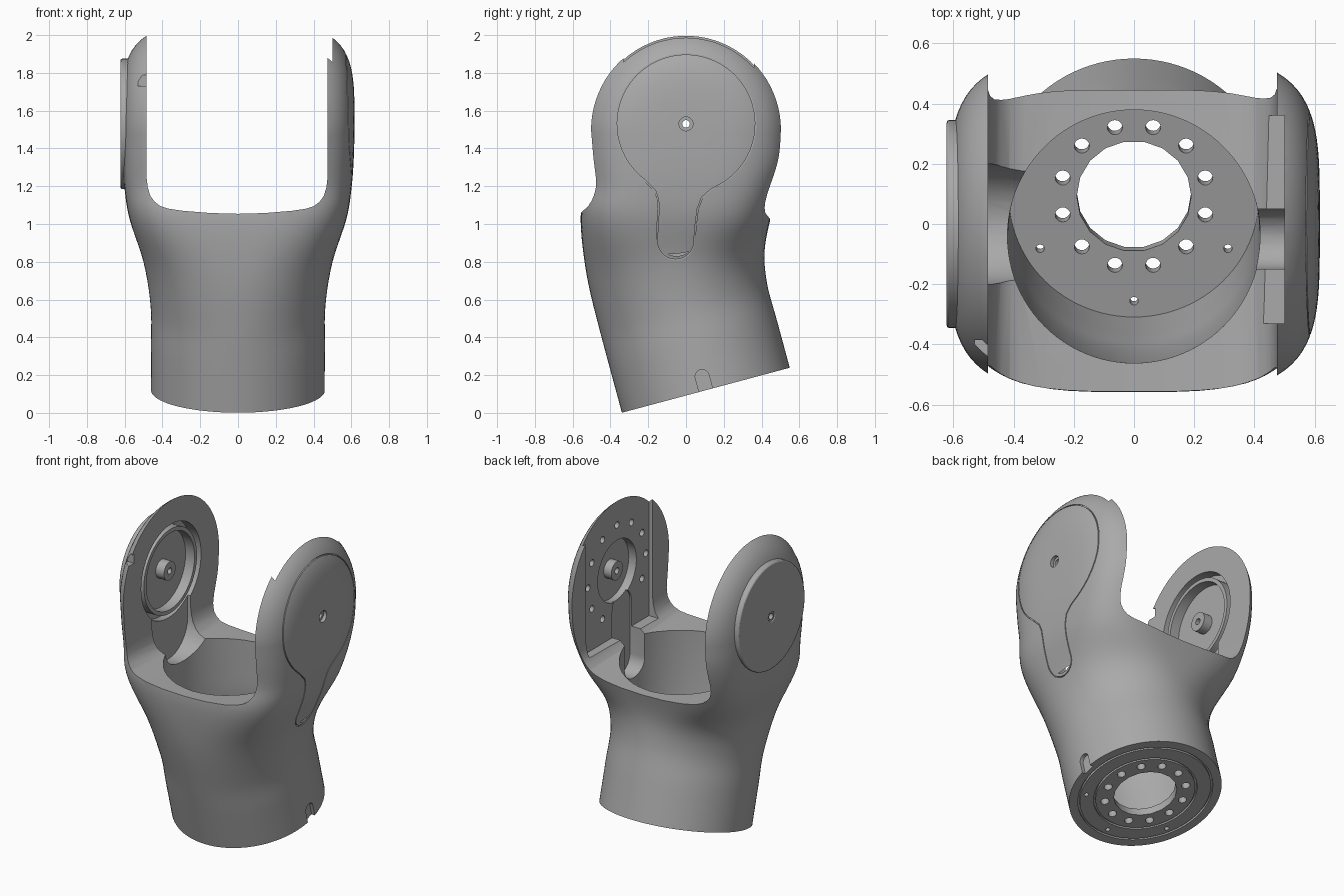
import bpy, bmesh
from math import sin, cos, pi, radians, sqrt
from mathutils import Matrix, Vector
from mathutils.bvhtree import BVHTree

cube = bpy.data.objects.get("Cube")
if cube:
    bpy.data.objects.remove(cube, do_unlink=True)

grey = bpy.data.materials.new("satin_grey")
grey.use_nodes = True
grey.diffuse_color = (0.4, 0.4, 0.4, 1)
grey.node_tree.nodes["Principled BSDF"].inputs["Base Color"].default_value = (0.4, 0.4, 0.4, 1)

# Frames: tilted base axis, and the pivot axis along x (local x points down)
BASE = Matrix.Translation((0, 0.105, 0.12)) @ Matrix.Rotation(radians(15), 4, 'X')
TURN = Matrix.Rotation(radians(90), 4, 'Y')
SIDE = Matrix.Translation((0, 0, 1.53)) @ TURN


def loft(bm, rings, closed=False):
    """Bridge rings of points; cap the ends unless the rings form a loop."""
    rows = [[bm.verts.new(p) for p in ring] for ring in rings]
    n = len(rows[0])
    for a, b in zip(rows, rows[1:] + (rows[:1] if closed else [])):
        for i in range(n):
            j = (i + 1) % n
            bm.faces.new((a[i], a[j], b[j], b[i]))
    if not closed:
        bm.faces.new(rows[0][::-1])
        bm.faces.new(rows[-1])


def circle(r, n=48, u=0, v=0, start=0, sweep=2 * pi):
    return [(u + r * cos(start + sweep * i / n), v + r * sin(start + sweep * i / n)) for i in range(n)]


def prism(bm, pts, frame, a, b):
    loft(bm, [[frame @ Vector((u, v, w)) for u, v in pts] for w in (a, b)])


def rect(u0, u1, v0, v1):
    return [(u0, v0), (u1, v0), (u1, v1), (u0, v1)]


def stadium(r, u0, u1, v=0, n=16):
    return [(c + r * cos(s + pi * i / n), v + r * sin(s + pi * i / n))
            for c, s in ((u1, -pi / 2), (u0, pi / 2)) for i in range(n + 1)]


def tube(bm, frame, ro, ri, a, b, n=64):
    loft(bm, [[frame @ Vector((r * cos(t), r * sin(t), w))
               for r, w in ((ro, a), (ro, b), (ri, b), (ri, a))]
              for t in (2 * pi * i / n for i in range(n))], closed=True)


def finish(bm, name):
    bmesh.ops.recalc_face_normals(bm, faces=bm.faces)
    mesh = bpy.data.meshes.new(name)
    bm.to_mesh(mesh)
    bm.free()
    obj = bpy.data.objects.new(name, mesh)
    bpy.context.collection.objects.link(obj)
    mesh.materials.append(grey)
    return obj


def select(obj):
    bpy.ops.object.select_all(action='DESELECT')
    obj.select_set(True)
    bpy.context.view_layer.objects.active = obj


def cut(target, bm):
    tool = finish(bm, "cutter")
    tool.hide_render = True
    mod = target.modifiers.new("cut", 'BOOLEAN')
    mod.operation, mod.solver, mod.object = 'DIFFERENCE', 'EXACT', tool
    select(target)
    bpy.ops.object.modifier_apply(modifier=mod.name)
    bpy.data.objects.remove(tool, do_unlink=True)


# Outer shell: round tilted base that swells into a squarish fork
N = 96
KEYS = [  # y, z, tilt, half width, half depth, roundness
    (0.105, 0.12, 15, 0.46, 0.46, 2), (0.04, 0.36, 15, 0.46, 0.46, 2),
    (-0.016, 0.57, 15, 0.463, 0.46, 2), (-0.057, 0.8, 6, 0.5, 0.475, 2.4),
    (-0.055, 1.03, 0, 0.575, 0.503, 3.6), (-0.015, 1.2, 0, 0.602, 0.518, 4),
    (0, 1.35, 0, 0.613, 0.548, 4), (0, 1.5, 0, 0.617, 0.56, 4)]


def spline(keys, steps):
    k = [keys[0]] + keys + [keys[-1]]
    for i in range(1, len(k) - 2):
        for s in range(steps):
            t = s / steps
            yield [0.5 * (2 * b + (c - a) * t + (2 * a - 5 * b + 4 * c - d) * t * t
                          + (3 * b - a - 3 * c + d) * t ** 3)
                   for a, b, c, d in zip(*k[i - 1:i + 3])]
    yield list(keys[-1])


def section(y, z, tilt, rx, ry, n):
    frame = Matrix.Translation((0, y, z)) @ Matrix.Rotation(radians(tilt), 4, 'X')
    ring = []
    for i in range(N):
        s, c = sin(2 * pi * i / N), cos(2 * pi * i / N)
        x = rx * max(0, 1 - abs(s) ** n) ** (1 / n)
        ring.append(frame @ Vector((x if c > 0 else -x, ry * s, 0)))
    return ring


def dome(dz, rx=0.617, r=0.56):
    ring = []
    for i in range(N):
        y = sqrt(r * r - dz * dz) * sin(2 * pi * i / N)
        x = rx * max(0, 1 - ((y * y + dz * dz) / r ** 2) ** 2) ** 0.25
        ring.append(Vector((x if cos(2 * pi * i / N) > 0 else -x, y, 1.5 + dz)))
    return ring


bm = bmesh.new()
loft(bm, [section(*k) for k in spline(KEYS, 5)]
     + [dome(0.56 * sin(radians(a))) for a in range(4, 81, 4)])
surface = BVHTree.FromBMesh(bm)
body = finish(bm, "fork_body")

# Gap between the arms, with filleted lower corners
half = [(1, 2.4), (1, 1.3), (0.998, 1.23), (0.985, 1.175), (0.955, 1.13), (0.91, 1.1),
        (0.85, 1.077), (0.76, 1.062), (0.6, 1.05), (0.3, 1.038), (0, 1.034)]
bm = bmesh.new()
prism(bm, [(0.475 * x, z) for x, z in half] + [(-0.485 * x, z) for x, z in half[-2::-1]],
      Matrix.Rotation(radians(88), 4, 'X'), -1, 1)
cut(body, bm)

# Bore inside the base, bending upright at the rim
bm = bmesh.new()
loft(bm, [section(*k) for k in spline([
    (0.092, 0.168, 15, 0.415, 0.415, 2), (0.033, 0.39, 15, 0.415, 0.415, 2),
    (-0.018, 0.6, 13, 0.416, 0.415, 2), (-0.04, 0.95, 0, 0.42, 0.42, 2),
    (-0.04, 1.3, 0, 0.42, 0.42, 2)], 4)])
cut(body, bm)

# Base flange: centre hole, bolt circle, screw holes, ring grooves, side notch
bm = bmesh.new()
prism(bm, circle(0.19, 18), BASE, -0.1, 0.1)
for u, v in circle(0.245, 12, start=radians(15)):
    prism(bm, circle(0.025, 20, u, v), BASE, -0.1, 0.1)
for u, v in circle(0.36, 6, start=radians(30)):
    if v < 0 and abs(u) > 0.1 or abs(u) < 0.1 and v < 0:
        prism(bm, circle(0.014, 16, u, v), BASE, -0.1, 0.1)
for r in (0.3, 0.395):
    tube(bm, BASE, r + 0.012, r, -0.05, 0.015)
prism(bm, stadium(0.037, -0.075, 0.1), BASE @ TURN, 0.435, 0.6)
cut(body, bm)

# Inner arm faces: wide slot on the left, round recess and edge notch on the right
bm = bmesh.new()
prism(bm, rect(-0.6, 0.42, -0.33, 0.36), SIDE, 0.4, 0.5)
prism(bm, circle(0.31, 64), SIDE, -0.555, -0.4)
prism(bm, rect(-0.26, -0.2, -0.5, -0.385), SIDE, -0.53, -0.4)
cut(body, bm)

# Hub well and bolt ring on the left, lower pocket on the right
bm = bmesh.new()
prism(bm, circle(0.2), SIDE, 0.4, 0.555)
for k, (u, v) in enumerate(circle(0.3, 12)):
    if k not in (0, 11):
        prism(bm, circle(0.022, 16, u, v), SIDE, 0.4, 0.535)
prism(bm, stadium(0.2, 0.2, 0.38), SIDE, -0.505, -0.36)
cut(body, bm)

# Cable channel running down the left arm
bm = bmesh.new()
prism(bm, stadium(0.1, 0.25, 0.6, -0.05), SIDE, 0.36, 0.512)
cut(body, bm)

# Fine groove around the keyhole cover on the left arm
outline = circle(0.37, 60, 0, 1.53, radians(-58), radians(296))
outline += [(-0.163, 1.175), (-0.148, 1.13), (-0.145, 1.08), (-0.15, 1.0)]
outline += circle(0.1, 20, -0.055, 0.91, pi, pi)
outline += [(0.045, 0.92), (0.052, 1.0), (0.062, 1.08), (0.085, 1.14), (0.13, 1.18)]
rings = []
for i, p in enumerate(outline):
    tangent = (Vector(outline[(i + 1) % len(outline)]) - Vector(outline[i - 1])).normalized()
    side = Vector((tangent.y, -tangent.x)) * 0.003
    x = surface.ray_cast(Vector((2, *p)), Vector((-1, 0, 0)))[0].x
    rings.append([Vector((x + d, p[0] + s * side.x, p[1] + s * side.y))
                  for d, s in ((-0.008, -1), (0.03, -1), (0.03, 1), (-0.008, 1))])
bm = bmesh.new()
loft(bm, rings, closed=True)
cut(body, bm)

# Pivot hole through both arms, countersunk on the left
for r, a, b in ((0.02, -0.8, 0.8), (0.037, 0.595, 0.8)):
    bm = bmesh.new()
    prism(bm, circle(r, 24), SIDE, a, b)
    cut(body, bm)

# Added parts around the pivot: hubs, bearing lip, round outer cover
parts = [body]
for name, ro, ri, a, b in (("left_hub", 0.06, 0.02, 0.5, 0.56),
                           ("right_hub", 0.06, 0.02, -0.56, -0.495),
                           ("bearing_lip", 0.275, 0.25, -0.56, -0.49),
                           ("right_cover", 0.345, 0.03, -0.622, -0.57)):
    bm = bmesh.new()
    tube(bm, SIDE, ro, ri, a, b)
    parts.append(finish(bm, name))
bevel = parts[-1].modifiers.new("soft_edge", 'BEVEL')
bevel.width, bevel.segments, bevel.limit_method = 0.008, 2, 'ANGLE'
bevel.angle_limit = radians(50)

for obj in parts:
    select(obj)
    bpy.ops.object.shade_smooth_by_angle(angle=radians(30))
